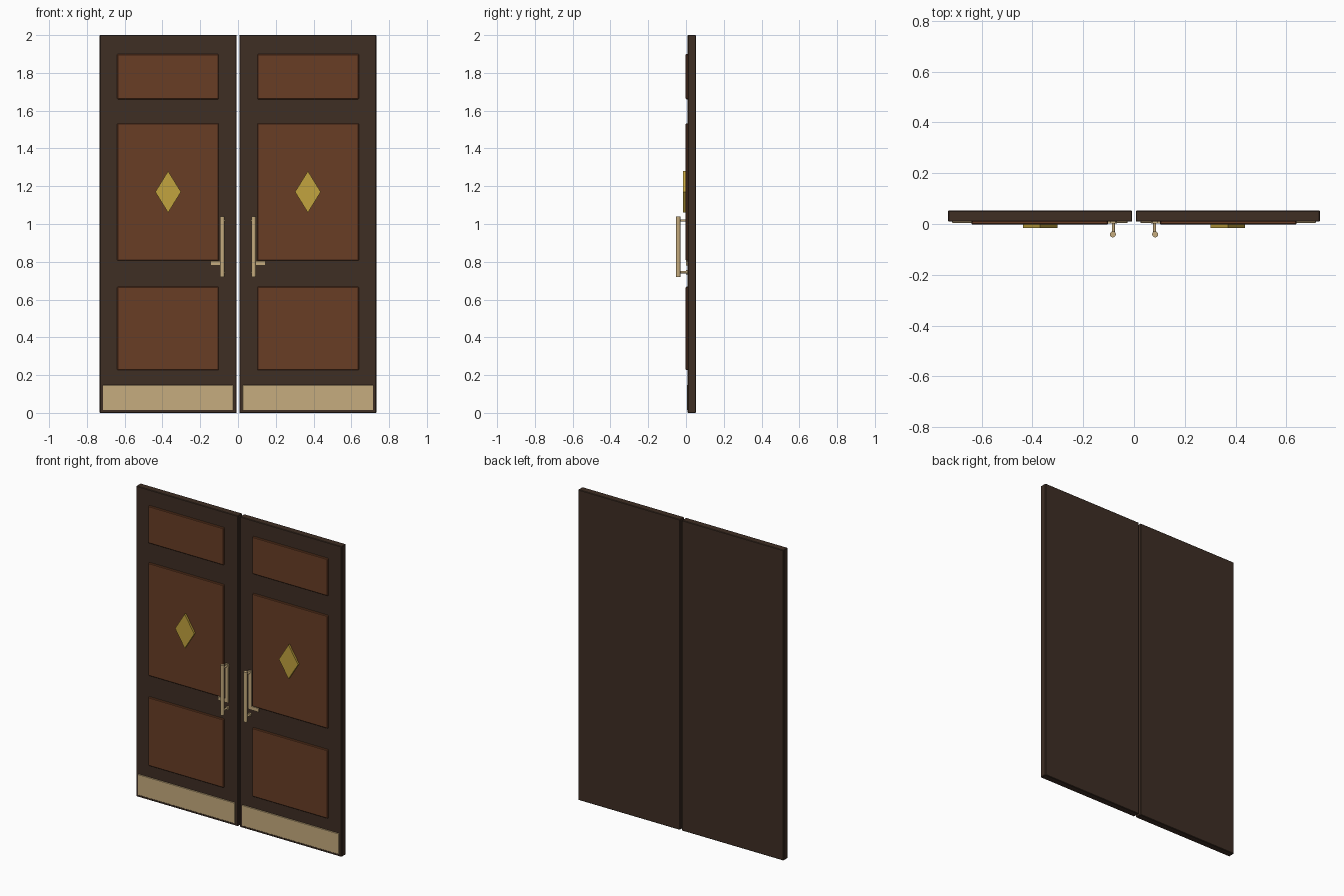
import bpy, bmesh, math
from mathutils import Matrix

if "Cube" in bpy.data.objects:
    bpy.data.objects.remove(bpy.data.objects["Cube"])


def srgb(r, g, b):
    f = lambda c: c / 12.92 if c <= 0.04045 else ((c + 0.055) / 1.055) ** 2.4
    return (f(r / 255), f(g / 255), f(b / 255), 1.0)


def material(name, rgb):
    m = bpy.data.materials.new(name)
    m.diffuse_color = srgb(*rgb)
    m.use_nodes = True
    m.node_tree.nodes["Principled BSDF"].inputs["Base Color"].default_value = m.diffuse_color
    return m


FRAME = material("dark brown wood", (62, 46, 36))
PANEL = material("red brown wood", (104, 61, 37))
BRASS = material("pale brass", (198, 172, 126))
GOLD = material("gold", (194, 163, 62))


def finish(name, bm, mat):
    bmesh.ops.recalc_face_normals(bm, faces=bm.faces)
    me = bpy.data.meshes.new(name)
    bm.to_mesh(me)
    bm.free()
    me.materials.append(mat)
    ob = bpy.data.objects.new(name, me)
    bpy.context.collection.objects.link(ob)
    return ob


def prism(name, outline, y0, y1, mat, bevel=0.0):
    """Extrude an x-z outline from y0 (front) to y1 (back)."""
    bm = bmesh.new()
    f = bm.faces.new([bm.verts.new((x, y0, z)) for x, z in outline])
    ext = bmesh.ops.extrude_face_region(bm, geom=[f])
    verts = [v for v in ext["geom"] if isinstance(v, bmesh.types.BMVert)]
    bmesh.ops.translate(bm, verts=verts, vec=(0, y1 - y0, 0))
    if bevel:
        bmesh.ops.bevel(bm, geom=bm.edges[:], offset=bevel, segments=1,
                        affect='EDGES')
    return finish(name, bm, mat)


def box(name, x0, x1, y0, y1, z0, z1, mat, bevel=0.0):
    return prism(name, [(x0, z0), (x1, z0), (x1, z1), (x0, z1)], y0, y1, mat, bevel)


def rod(name, x, y, z, radius, length, mat, along_y=False, sides=12):
    bm = bmesh.new()
    rot = Matrix.Rotation(math.pi / 2, 4, 'X') if along_y else Matrix()
    bmesh.ops.create_cone(bm, cap_ends=True, segments=sides, radius1=radius,
                          radius2=radius, depth=length,
                          matrix=Matrix.Translation((x, y, z)) @ rot)
    return finish(name, bm, mat)


for side, s in (("left", -1), ("right", 1)):
    # Door leaf
    box(f"{side}_door_leaf", s * 0.007, s * 0.732, 0.009, 0.053, 0, 2, FRAME, 0.003)

    # Three raised panels
    for label, z0, z1 in (("lower", 0.226, 0.668), ("middle", 0.806, 1.533),
                          ("upper", 1.66, 1.90)):
        box(f"{side}_{label}_panel", s * 0.102, s * 0.64, -0.002, 0.02,
            z0, z1, PANEL, 0.004)

    # Diamond ornament
    cx, cz = s * 0.37, 1.17
    prism(f"{side}_diamond", [(cx - 0.068, cz), (cx, cz - 0.11),
                              (cx + 0.068, cz), (cx, cz + 0.11)], -0.015, 0.0, GOLD)

    # Kick plate
    box(f"{side}_kick_plate", s * 0.025, s * 0.716, 0.004, 0.012,
        0.014, 0.148, BRASS, 0.002)

    # Handle: L-shaped back plate, two posts and a round pull bar
    prism(f"{side}_handle_plate",
          [(s * x, z) for x, z in ((0.072, 0.78), (0.145, 0.78), (0.145, 0.803),
                                   (0.095, 0.803), (0.095, 1.03), (0.072, 1.03))],
          0.001, 0.012, BRASS)
    for label, z in (("lower", 0.745), ("upper", 1.018)):
        rod(f"{side}_{label}_handle_post", s * 0.081, -0.014, z, 0.006, 0.05,
            BRASS, True)
        rod(f"{side}_{label}_handle_rosette", s * 0.079, 0.006, z, 0.012, 0.01,
            BRASS, True)
    ob = rod(f"{side}_handle_bar", s * 0.083, -0.041, 0.88, 0.012, 0.322, BRASS)
    for p in ob.data.polygons:
        p.use_smooth = abs(p.normal.z) < 0.5
    for e in ob.data.edges:
        a, b = (ob.data.vertices[i].co for i in e.vertices)
        e.use_edge_sharp = abs(a.z - b.z) < 1e-4
